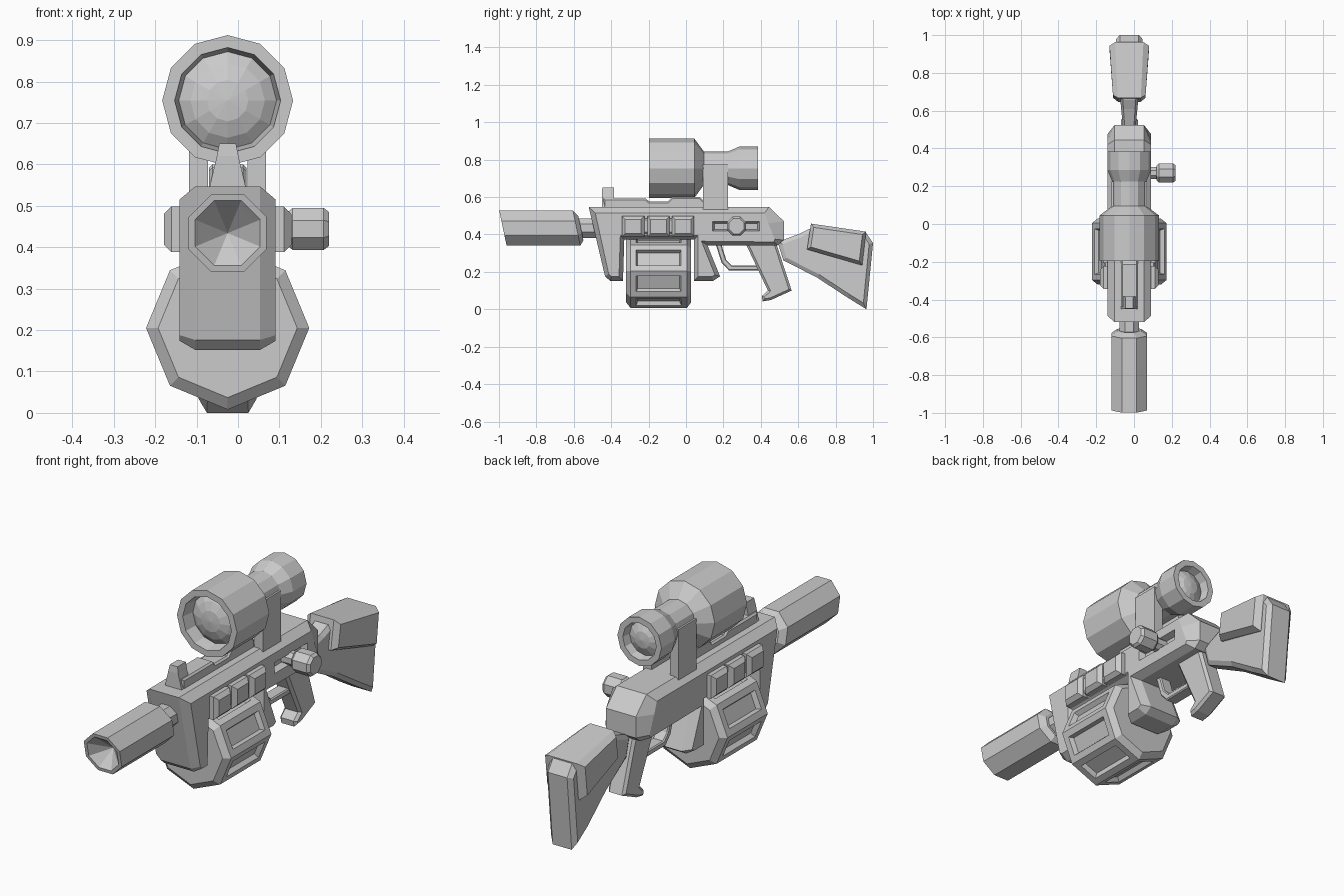
import bpy, bmesh
from math import cos, sin, pi
from mathutils import Vector

if "Cube" in bpy.data.objects:
    bpy.data.objects.remove(bpy.data.objects["Cube"])

CX = -0.025  # centre plane of the whole weapon


def loft(name, rings, edit=None):
    """Skin a list of equal-length 3D rings and cap both ends."""
    bm = bmesh.new()
    vs = [[bm.verts.new((x + CX, y, z)) for x, y, z in r] for r in rings]
    n = len(rings[0])
    for a, b in zip(vs, vs[1:]):
        for i in range(n):
            j = (i + 1) % n
            bm.faces.new((a[i], a[j], b[j], b[i]))
    bm.faces.new(vs[0])
    bm.faces.new(vs[-1][::-1])
    bmesh.ops.remove_doubles(bm, verts=bm.verts, dist=1e-5)
    bmesh.ops.recalc_face_normals(bm, faces=bm.faces)
    if edit:
        edit(bm)
    me = bpy.data.meshes.new(name)
    bm.to_mesh(me)
    bm.free()
    ob = bpy.data.objects.new(name, me)
    bpy.context.collection.objects.link(ob)
    return ob


def inset(prof, d):
    """Offset a (y, z) outline inward by d."""
    p = [Vector(q) for q in prof]
    n = len(p)
    area = sum(p[i].x * p[(i + 1) % n].y - p[(i + 1) % n].x * p[i].y for i in range(n))
    s = 1 if area > 0 else -1
    out = []
    for i in range(n):
        a, b = (p[i] - p[i - 1]).normalized(), (p[(i + 1) % n] - p[i]).normalized()
        na, nb = Vector((-a.y, a.x)) * s, Vector((-b.y, b.x)) * s
        out.append(p[i] + (na + nb) * d / (1 + na.dot(nb)))
    return out


def slab(name, prof, half, bevel=0.015, depth=None, widen=lambda y: 1, face=None):
    """Side outline extruded across x with chamfered side faces."""
    depth = bevel if depth is None else depth
    face = face or inset(prof, bevel)
    rings = []
    for x, pr in ((-half, face), (depth - half, prof), (half - depth, prof), (half, face)):
        rings.append([(x * widen(y), y, z) for y, z in pr])
    return loft(name, rings)


def side_block(name, prof, x0, x1, bevel, s):
    """Chamfered block on one side only; s is +1 or -1."""
    return loft(name, [[(s * x, y, z) for y, z in pr] for x, pr in
                       ((x0, prof), (x1 - bevel, prof), (x1, inset(prof, bevel)))])


def rect(y0, y1, z0, z1):
    return [(y0, z0), (y1, z0), (y1, z1), (y0, z1)]


def lathe(name, stations, n, zc, phase=0, slant=0, edit=None, along_x=None):
    """n-sided turned shape from (position, radius) stations along y or x."""
    rings = []
    for t, r in stations:
        ring = []
        for i in range(n):
            a = phase + 2 * pi * i / n
            u, w = r * cos(a), r * sin(a)
            ring.append((u, t + slant * w, zc + w) if along_x is None
                        else (t, along_x + u, zc + w))
        rings.append(ring)
    return loft(name, rings, edit)


# Receiver with front and rear magazine walls
body_outline = [(-.52, .547), (-.433, .176), (-.406, .152), (-.337, .152), (-.33, .372),
                (.043, .372), (.043, .152), (.145, .152), (.182, .176), (.115, .342),
                (.49, .342), (.524, .37), (.524, .47), (.444, .547)]
body_face = inset(body_outline, .022)
body_face[0] = (-.485, .515)
body_face[10:] = [(.47, .36), (.475, .375), (.44, .46), (.42, .515)]
body = slab("receiver", body_outline, .116, depth=.038, face=body_face)

# Recessed slot on the right side
slot = rect(.14, .395, .415, .472)
cutter = loft("slot_cutter", [[(x, y, z) for y, z in p] for x, p in
                              ((.085, inset(slot, .012)), (.125, slot))])
cutter.hide_render = True
cut = body.modifiers.new("slot", 'BOOLEAN')
cut.operation, cut.solver, cut.object = 'DIFFERENCE', 'EXACT', cutter
bpy.context.view_layer.objects.active = body
bpy.ops.object.modifier_apply(modifier=cut.name)
bpy.data.objects.remove(cutter)

# Side knob and its shaft
lathe("knob_shaft", [(.07, .034), (.16, .034)], 8, .444, pi / 8, along_x=.27)
lathe("knob", [(.145, .044), (.157, .055), (.232, .055), (.245, .044)], 8, .444,
      pi / 8, along_x=.27)

# Side shell holders
for s, side in ((1, "right"), (-1, "left")):
    side_block("holder_strip_" + side, rect(-.31, .01, .405, .485), .1, .135, .008, s)
    for k, yc in enumerate((-.283, -.147, -.016)):
        side_block(f"holder_{side}_{k + 1}", rect(yc - .06, yc + .06, .388, .498),
                   .1, .154, .018, s)

# Barrel shroud with conical muzzle, and neck
lathe("barrel_shroud", [(-.9, 0), (-.965, .07), (-.979, .085), (-.979, .102), (-.585, .102), (-.562, .07)],
      8, .434, pi / 8, slant=-.21)
lathe("barrel_neck", [(-.6, .057), (-.47, .057)], 8, .434, pi / 8)


# Drum magazine with a slot in each facet
def drum_slots(bm):
    bm.normal_update()
    sides = [f for f in bm.faces if abs(f.normal.y) < .05]
    bmesh.ops.inset_individual(bm, faces=sides, thickness=.043)
    bmesh.ops.inset_individual(bm, faces=sides, thickness=.012, depth=-.022)


lathe("drum_magazine", [(-.32, .168), (-.297, .197), (.005, .197), (.028, .168)],
      8, .205, edit=drum_slots)

# Top rail and front sight
rail = [(-.44, .535), (.1, .535), (.1, .575), (.075, .6), (-.075, .6), (-.1, .575),
        (-.195, .575), (-.215, .592), (-.44, .592)]
slab("top_rail", rail, .045, .008)
loft("front_sight", [[(-h, y0, z), (h, y0, z), (h, -.385, z), (-h, -.385, z)]
                     for z, h, y0 in ((.54, .045, -.45), (.62, .026, -.45), (.65, .02, -.447))])

# Scope: lenses at both ends are stepped domes inside recessed rims
lathe("scope", [(-.175, 0), (-.17, .05), (-.155, .09), (-.135, .118), (-.197, .128),
                (-.197, .158), (.045, .158), (.095, .09), (.225, .09), (.285, .116),
                (.385, .116), (.385, .088), (.345, .08), (.365, .04), (.37, 0)], 12, .754)
for s, side in ((1, "right"), (-1, "left")):
    side_block("scope_mount_" + side, rect(.09, .225, .53, .775), .048, .093, 0, s)

# Trigger guard and grip
slab("trigger_guard", [(.155, .36), (.19, .25), (.23, .207), (.4, .207), (.41, .235),
                       (.245, .235), (.215, .265), (.185, .36)], .03, .005)
slab("grip", [(.315, .36), (.438, .1), (.405, .07), (.41, .042), (.455, .05),
              (.565, .1), (.48, .36)], .045, .012)

# Shoulder stock and cheek pad, both widening to the rear
slab("stock", [(.49, .36), (.61, .405), (.66, .43), (.96, .412), (1, .355), (.965, 0),
               (.86, .065), (.7, .17), (.52, .262)], .07, .02,
     widen=lambda y: .45 + .55 * min(1, (y - .49) / .4))
slab("cheek_pad", [(.668, .458), (.963, .415), (.942, .235), (.647, .32)], .105, .018,
     depth=.03, widen=lambda y: .8 + .2 * min(1, (y - .65) / .27))
